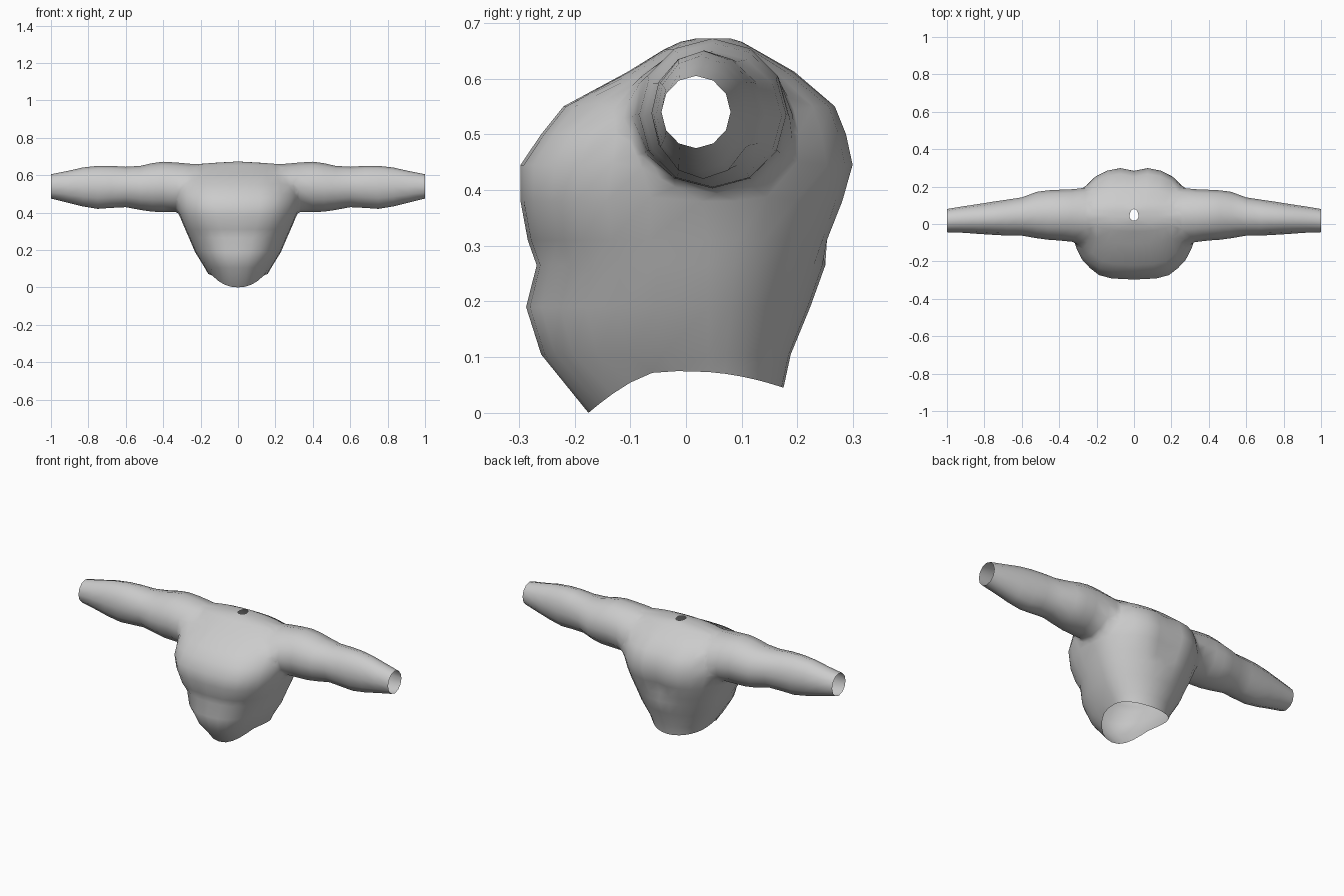
import bpy, bmesh, math
from mathutils import Vector

if "Cube" in bpy.data.objects:
    bpy.data.objects.remove(bpy.data.objects["Cube"])

skin = bpy.data.materials.new("plain grey")
skin.diffuse_color = (0.6, 0.6, 0.6, 1)
skin.use_nodes = True
skin.node_tree.nodes["Principled BSDF"].inputs["Base Color"].default_value = skin.diffuse_color


def power(v, n):
    return math.copysign(abs(v) ** (2 / n), v)


def loft(name, rings, cap_a, cap_b):
    """Skin a list of rings and close both ends with a fan around a centre point."""
    bm = bmesh.new()
    loops = [[bm.verts.new(p) for p in ring] for ring in rings]
    n = len(loops[0])
    for a, b in zip(loops, loops[1:]):
        for i in range(n):
            j = (i + 1) % n
            bm.faces.new((a[i], a[j], b[j], b[i]))
    for loop, centre in ((loops[0], cap_a), (loops[-1], cap_b)):
        c = bm.verts.new(centre)
        for i in range(n):
            bm.faces.new((loop[i], loop[(i + 1) % n], c))
    bmesh.ops.recalc_face_normals(bm, faces=bm.faces[:])
    mesh = bpy.data.meshes.new(name)
    bm.to_mesh(mesh)
    bm.free()
    mesh.materials.append(skin)
    obj = bpy.data.objects.new(name, mesh)
    bpy.context.collection.objects.link(obj)
    return obj


# Torso levels: height, half width, front y, back y, front squareness
LEVELS = [
    (0.075, 0.160, -0.175, 0.175, 2.2),
    (0.105, 0.178, -0.260, 0.188, 2.3),
    (0.190, 0.230, -0.287, 0.223, 2.4),
    (0.265, 0.262, -0.268, 0.250, 2.5),
    (0.310, 0.282, -0.284, 0.268, 2.7),
    (0.380, 0.315, -0.297, 0.294, 2.9),
    (0.445, 0.332, -0.297, 0.312, 2.9),
    (0.500, 0.330, -0.260, 0.300, 2.8),
    (0.550, 0.322, -0.220, 0.280, 2.6),
    (0.612, 0.300, -0.105, 0.195, 2.3),
    (0.652, 0.260, -0.040, 0.125, 2.1),
    (0.666, 0.130, -0.010, 0.100, 2.0),
    (0.672, 0.024, 0.018, 0.080, 2.0),
]


def torso_ring(z, hw, front, back, square, sides=28, mid=0.04):
    pts = []
    for i in range(sides):
        t = 2 * math.pi * i / sides
        n = square if math.sin(t) < 0 else 2
        x = hw * power(math.cos(t), n)
        s = power(math.sin(t), n)
        y = mid + s * ((mid - front) if s < 0 else (back - mid))
        # spine groove
        if s > 0 and 0.3 < z < 0.6:
            y -= 0.028 * math.exp(-(x / 0.06) ** 2)
        h = z
        # curved waist hem, lowest at the front
        if z == LEVELS[0][0]:
            if y < -0.045:
                h -= 0.075 * ((-0.045 - y) / 0.13) ** 1.5
            elif y > 0:
                h -= 0.03 * (y / 0.175) ** 2
        pts.append((x, y, h))
    return pts


WAIST, NECK = Vector((0, 0, 0.08)), Vector((0, 0.05, 0.674))
torso = loft("torso", [torso_ring(*lv) for lv in LEVELS], WAIST, NECK)

# Arm stations: x, front y, back y, bottom z, top z
STATIONS = [
    (0.15, -0.03, 0.12, 0.450, 0.620),
    (0.27, -0.115, 0.20, 0.385, 0.672),
    (0.33, -0.100, 0.193, 0.398, 0.677),
    (0.40, -0.088, 0.183, 0.403, 0.672),
    (0.46, -0.084, 0.180, 0.405, 0.664),
    (0.52, -0.076, 0.172, 0.414, 0.650),
    (0.60, -0.062, 0.142, 0.429, 0.645),
    (0.68, -0.062, 0.130, 0.425, 0.650),
    (0.75, -0.058, 0.120, 0.420, 0.650),
    (0.83, -0.053, 0.107, 0.433, 0.641),
    (0.91, -0.047, 0.095, 0.453, 0.623),
    (1.00, -0.044, 0.080, 0.475, 0.605),
]


def arm(side, name):
    rings = []
    for x, y0, y1, z0, z1 in STATIONS:
        rings.append([(side * x,
                       (y0 + y1) / 2 + (y1 - y0) / 2 * math.cos(a),
                       (z0 + z1) / 2 + (z1 - z0) / 2 * math.sin(a))
                      for a in (2 * math.pi * i / 12 for i in range(12))])
    return loft(name, rings, (side * 0.15, 0.045, 0.535), (side, 0.018, 0.54))


# Fuse both arms with the torso
arms = [arm(1, "left_arm"), arm(-1, "right_arm")]
for a in arms:
    mod = torso.modifiers.new("fuse", "BOOLEAN")
    mod.operation = "UNION"
    mod.solver = "EXACT"
    mod.object = a
deps = bpy.context.evaluated_depsgraph_get()
fused = bpy.data.meshes.new_from_object(torso.evaluated_get(deps))
torso.modifiers.clear()
torso.data = fused
for a in arms:
    bpy.data.objects.remove(a, do_unlink=True)

bm = bmesh.new()
bm.from_mesh(fused)
# Open the waist, neck and wrists by removing the fan centres
openings = [WAIST, NECK, Vector((1, 0.018, 0.54)), Vector((-1, 0.018, 0.54))]
centres = [v for v in bm.verts if any((v.co - c).length < 0.002 for c in openings)]
bmesh.ops.delete(bm, geom=centres, context="VERTS")
# Soften the armpit and shoulder seams
bmesh.ops.remove_doubles(bm, verts=bm.verts[:], dist=0.006)
bmesh.ops.triangulate(bm, faces=[f for f in bm.faces if len(f.verts) > 4])
seam = [v for v in bm.verts if 0.22 < abs(v.co.x) < 0.37 and v.co.z > 0.36]
for _ in range(2):
    bmesh.ops.smooth_vert(bm, verts=seam, factor=0.4,
                          use_axis_x=True, use_axis_y=True, use_axis_z=True)
bm.to_mesh(fused)
bm.free()
for p in fused.polygons:
    p.use_smooth = True
    p.material_index = 0
torso.name = "torso_with_arms"
